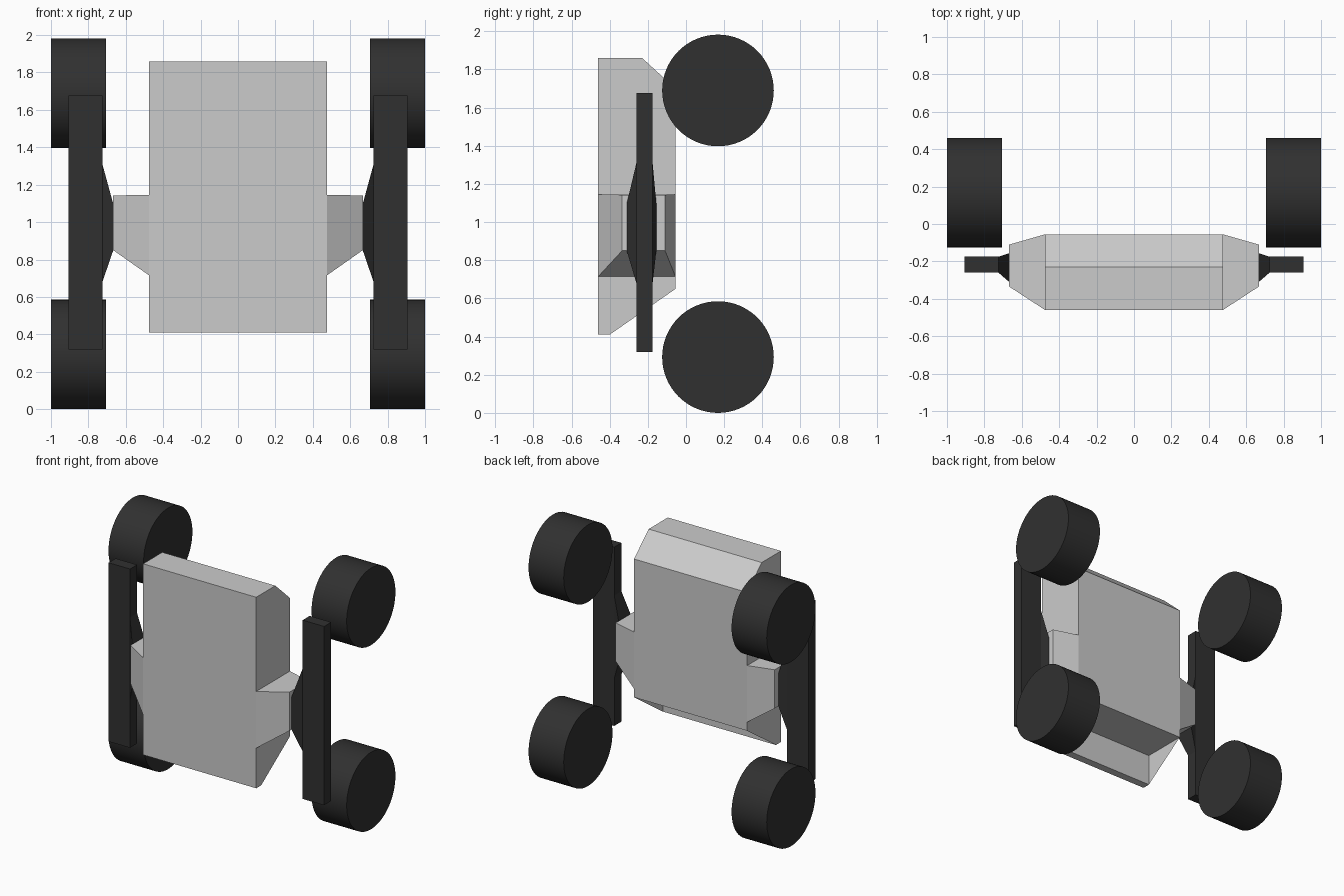
import bpy, bmesh, math
from mathutils import Matrix

if "Cube" in bpy.data.objects:
    bpy.data.objects.remove(bpy.data.objects["Cube"])

black = bpy.data.materials.new("black")
black.diffuse_color = (0.03, 0.03, 0.03, 1)
black.use_nodes = True
black.node_tree.nodes["Principled BSDF"].inputs["Base Color"].default_value = black.diffuse_color


def finish(name, bm, mat=None):
    bmesh.ops.recalc_face_normals(bm, faces=bm.faces[:])
    me = bpy.data.meshes.new(name)
    bm.to_mesh(me)
    bm.free()
    ob = bpy.data.objects.new(name, me)
    bpy.context.collection.objects.link(ob)
    if mat:
        me.materials.append(mat)
    return ob


def loft(bm, xa, ring_a, xb, ring_b):
    """Closed solid between two (y, z) outlines at xa and xb; returns the side faces."""
    a = [bm.verts.new((xa, y, z)) for y, z in ring_a]
    b = [bm.verts.new((xb, y, z)) for y, z in ring_b]
    n = len(a)
    bm.faces.new(a)
    bm.faces.new(b[::-1])
    return [bm.faces.new((a[i], b[i], b[(i + 1) % n], a[(i + 1) % n])) for i in range(n)]


def rect(y0, y1, z0, z1):
    return [(y0, z0), (y1, z0), (y1, z1), (y0, z1)]


# body: side profile extruded across the width
W = 0.475
profile = [(-0.46, 0.41), (-0.40, 0.41), (-0.055, 0.65),
           (-0.055, 1.70), (-0.23, 1.86), (-0.46, 1.86)]
bm = bmesh.new()
slant = loft(bm, -W, profile, W, profile)[1]

# stepped recess in the sloping underside: inset rim, ceiling, back wall, two ends
bmesh.ops.inset_region(bm, faces=[slant], thickness=0.055)
verts = sorted(slant.verts, key=lambda v: (v.co.x, v.co.z))
low_l, top_l, low_r, top_r = verts
bmesh.ops.delete(bm, geom=[slant], context='FACES_ONLY')
in_l = bm.verts.new((low_l.co.x, low_l.co.y, top_l.co.z))
in_r = bm.verts.new((low_r.co.x, low_r.co.y, top_r.co.z))
for f in ((top_l, top_r, in_r, in_l), (in_l, in_r, low_r, low_l),
          (top_l, in_l, low_l), (top_r, low_r, in_r)):
    bm.faces.new(f)
finish("body", bm)

R = 0.2925
for side, s in (("left", -1), ("right", 1)):
    # tapered bracket on the body side
    bm = bmesh.new()
    loft(bm, s * W, rect(-0.46, -0.055, 0.715, 1.145),
         s * 0.667, rect(-0.335, -0.11, 0.85, 1.143))
    finish(side + "_bracket", bm)

    # flared hub joining bracket and beam
    bm = bmesh.new()
    loft(bm, s * 0.665, rect(-0.312, -0.155, 0.855, 1.09),
         s * 0.725, rect(-0.26, -0.175, 0.68, 1.31))
    finish(side + "_hub", bm, black)

    # long upright beam
    bm = bmesh.new()
    bar = rect(-0.26, -0.175, 0.32, 1.677)
    loft(bm, s * 0.725, bar, s * 0.905, bar)
    finish(side + "_beam", bm, black)

    # wheels
    for level, z in (("lower", R), ("upper", 1.69)):
        bm = bmesh.new()
        bmesh.ops.create_cone(
            bm, cap_ends=True, segments=64, radius1=R, radius2=R, depth=0.295,
            matrix=Matrix.Translation((s * 0.8525, 0.1675, z))
            @ Matrix.Rotation(math.pi / 2, 4, 'Y'))
        ob = finish(f"{side}_{level}_wheel", bm, black)
        bpy.ops.object.select_all(action='DESELECT')
        ob.select_set(True)
        bpy.context.view_layer.objects.active = ob
        bpy.ops.object.shade_smooth_by_angle(angle=math.radians(30))
